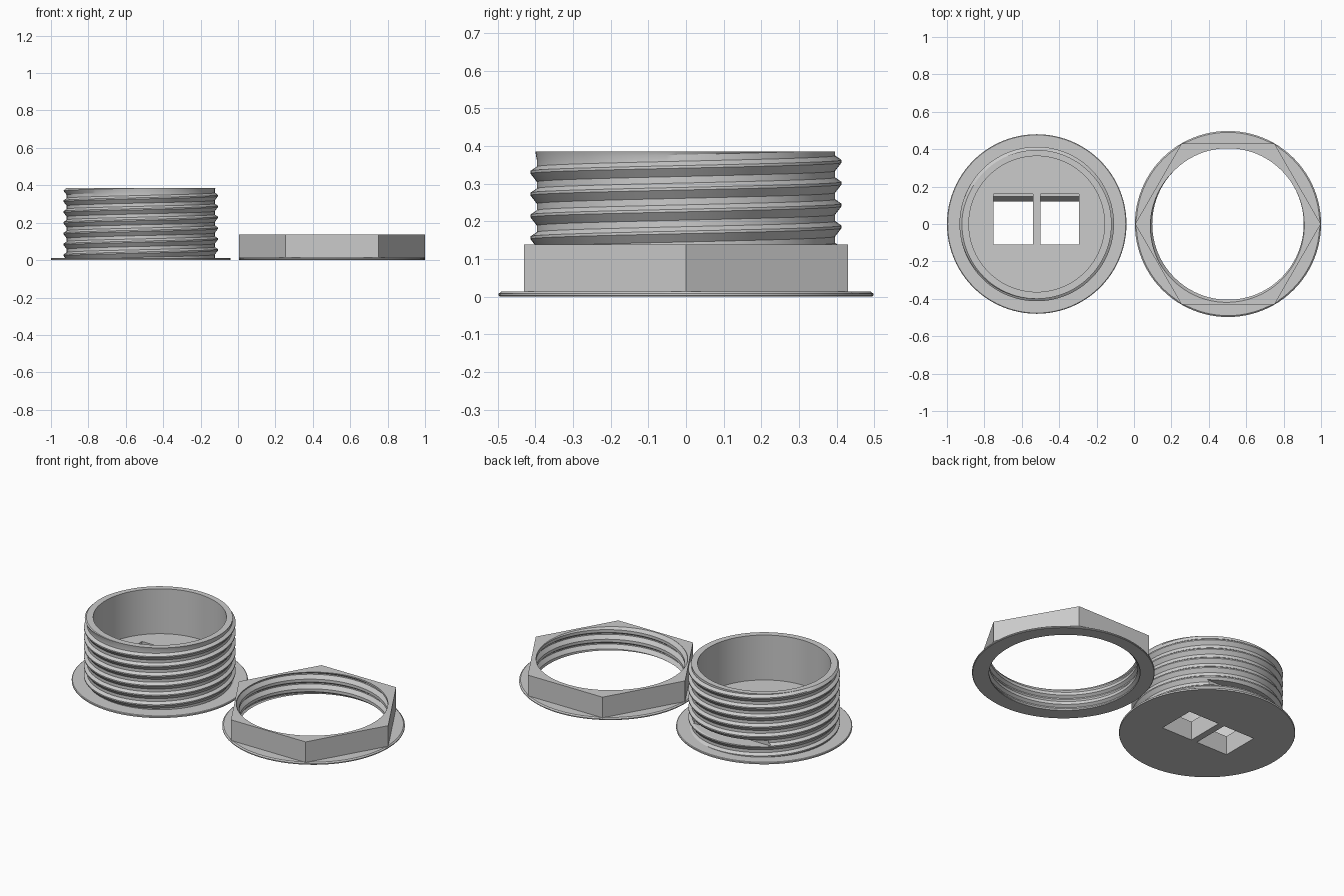
import bpy, bmesh, math

if "Cube" in bpy.data.objects:
    bpy.data.objects.remove(bpy.data.objects["Cube"])

N = 96            # segments around
PITCH = 0.058     # thread pitch
# one thread turn: (height fraction, depth fraction)
TURN = [(0.0, 0.0), (0.30, 0.0), (0.68, 1.0), (0.80, 1.0)]

gray = bpy.data.materials.new("light_gray")
gray.diffuse_color = (0.6, 0.6, 0.6, 1)
gray.use_nodes = True
gray.node_tree.nodes["Principled BSDF"].inputs["Base Color"].default_value = gray.diffuse_color


def thread_depth(f):
    f %= 1.0
    pts = TURN + [(1.0, 0.0)]
    for (a, da), (b, db) in zip(pts, pts[1:]):
        if a <= f <= b:
            return da + (db - da) * (f - a) / (b - a)
    return 0.0


def thread_rows(theta, z0, z1, root, depth, top_taper=False):
    """Right-handed thread section at one angle, clipped between z0 and z1."""
    lead = PITCH * theta / (2 * math.pi)
    turns = int((z1 - z0) / PITCH) + 3
    rows = []
    for k in range(-2, turns):
        for f, d in TURN:
            z = z0 + (k + f) * PITCH + lead
            if z < z0 or z > z1:
                z = min(max(z, z0), z1)
                d = thread_depth((z - z0 - lead) / PITCH)
            r = root + depth * d
            if top_taper:
                r = min(r, root + 0.004 + (z1 - z))
            rows.append((r, z))
    return rows


def lathe(name, x, section, closed):
    """Sweep an angle-dependent section around a vertical axis."""
    bm = bmesh.new()
    cols = []
    for i in range(N + 1):
        t = 2 * math.pi * i / N
        cols.append([bm.verts.new((x + r * math.cos(t), r * math.sin(t), z))
                     for r, z in section(t)])
    m = len(cols[0])
    for a, b in zip(cols, cols[1:]):
        for j in range(m if closed else m - 1):
            k = (j + 1) % m
            bm.faces.new((a[j], b[j], b[k], a[k]))
    bmesh.ops.remove_doubles(bm, verts=bm.verts, dist=2e-5)
    bmesh.ops.recalc_face_normals(bm, faces=bm.faces)
    return finish(name, bm)


def finish(name, bm):
    me = bpy.data.meshes.new(name)
    bm.to_mesh(me)
    bm.free()
    ob = bpy.data.objects.new(name, me)
    bpy.context.collection.objects.link(ob)
    me.materials.append(gray)
    return ob


def prism(name, x0, x1, profile):
    """Extrude a (y, z) outline along x."""
    bm = bmesh.new()
    a = [bm.verts.new((x0, y, z)) for y, z in profile]
    b = [bm.verts.new((x1, y, z)) for y, z in profile]
    bm.faces.new(a)
    bm.faces.new(b)
    for i in range(len(a)):
        j = (i + 1) % len(a)
        bm.faces.new((a[i], a[j], b[j], b[i]))
    bmesh.ops.recalc_face_normals(bm, faces=bm.faces)
    return finish(name, bm)


def activate(ob):
    bpy.ops.object.select_all(action='DESELECT')
    ob.select_set(True)
    bpy.context.view_layer.objects.active = ob


def cut(ob, cutter):
    activate(ob)
    mod = ob.modifiers.new("cut", 'BOOLEAN')
    mod.operation = 'DIFFERENCE'
    mod.solver = 'EXACT'
    mod.object = cutter
    bpy.ops.object.modifier_apply(modifier=mod.name)
    bpy.data.objects.remove(cutter)


# threaded cup with a wide thin flange and a floor
PX, H, FLOOR = -0.52, 0.385, 0.115


def cup_section(t):
    return ([(0, 0), (0.478, 0), (0.48, 0.003), (0.48, 0.009), (0.476, 0.012)]
            + thread_rows(t, 0.012, H, 0.396, 0.017, True)
            + [(0.363, H), (0.363, FLOOR), (0, FLOOR)])


cup = lathe("threaded_cup", PX, cup_section, False)

# two stepped socket openings through the floor
opening = [(-0.11, -0.02), (-0.11, 0.2), (0.16, 0.2), (0.16, 0.075),
           (0.147, 0.075), (0.12, 0.03), (0.12, -0.02)]
for x0, x1 in ((-0.75, -0.54), (-0.50, -0.295)):
    cut(cup, prism("opening_cutter", x0, x1, opening))

# shallow slot in the back of the wall
cut(cup, prism("slot_cutter", PX - 0.26, PX + 0.26,
               [(0.31, 0.075), (0.5, 0.075), (0.5, 0.105), (0.31, 0.105)]))

# hexagonal nut with a round flange and internal thread
NX, NH, FLAT = 0.5025, 0.138, 0.43


def nut_section(t):
    hexr = FLAT / math.cos(t % (math.pi / 3) - math.pi / 6)
    return (thread_rows(t, 0.0, NH, 0.405, 0.016)
            + [(hexr, NH), (hexr, 0.014), (max(hexr, 0.49), 0.014),
               (0.4975, 0.008), (0.4975, 0.003), (0.494, 0)])


nut = lathe("hex_nut", NX, nut_section, True)

for ob in (cup, nut):
    activate(ob)
    bpy.ops.object.shade_smooth_by_angle(angle=math.radians(25))
